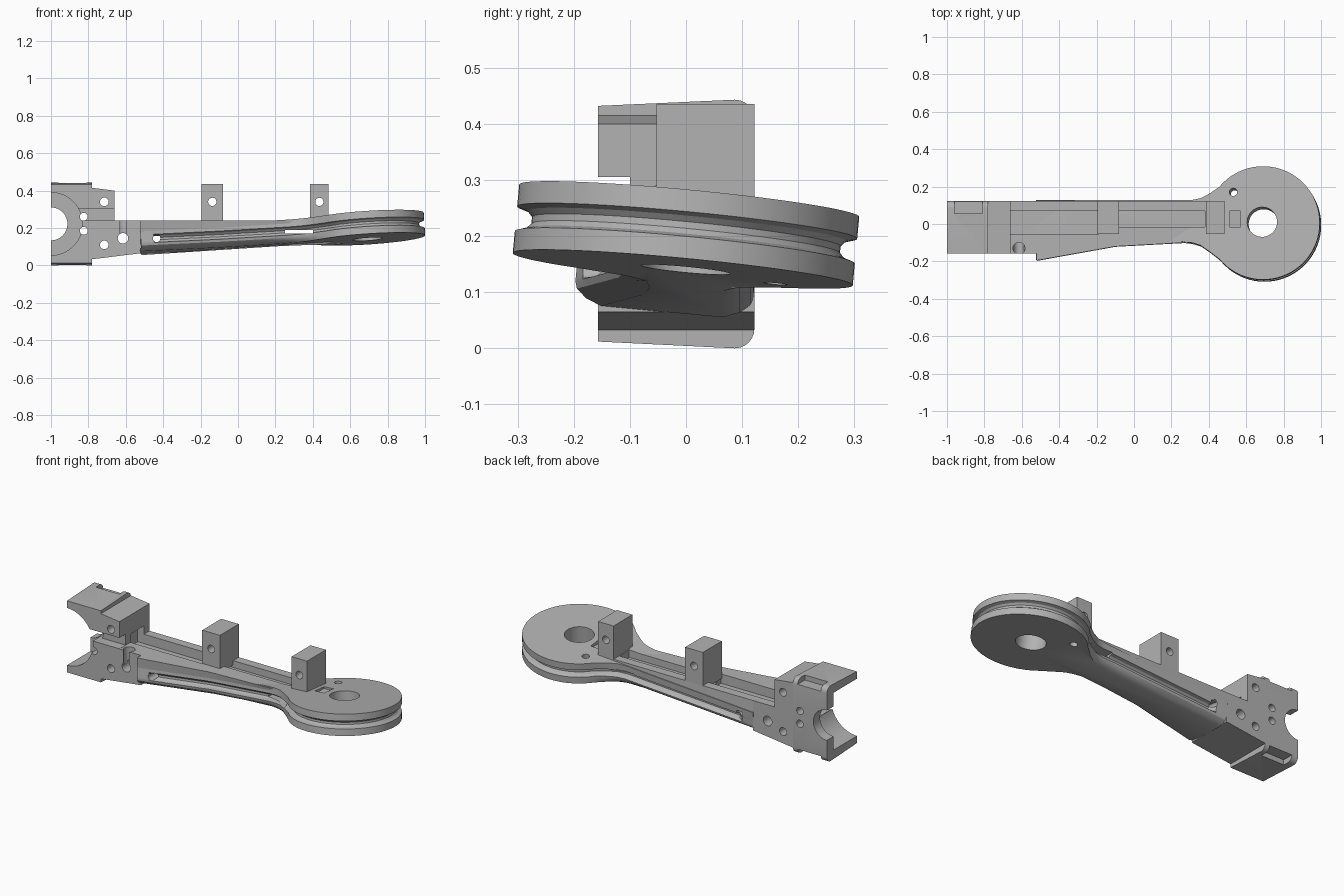
import bpy, bmesh, math
from mathutils import Vector

cube = bpy.data.objects.get("Cube")
if cube:
    bpy.data.objects.remove(cube, do_unlink=True)

grey = bpy.data.materials.new("plain_grey")
grey.use_nodes = True
GREY = (0.45, 0.45, 0.45, 1)
grey.diffuse_color = GREY
grey.node_tree.nodes["Principled BSDF"].inputs["Base Color"].default_value = GREY

# Tilted mid plane shared by the pulley and the arm
CX, R = 0.694, 0.303
NORMAL = Vector((-0.065, 0.095, 1))


def on_plane(x, y, h):
    return Vector((x, y, 0.202 + 0.065 * (x - CX) - 0.095 * y)) + NORMAL * h


def finish(name, bm):
    bmesh.ops.recalc_face_normals(bm, faces=bm.faces)
    me = bpy.data.meshes.new(name)
    bm.to_mesh(me)
    bm.free()
    me.materials.append(grey)
    ob = bpy.data.objects.new(name, me)
    bpy.context.scene.collection.objects.link(ob)
    return ob


def loft(name, rings):
    """Skin a stack of closed rings and cap both ends."""
    bm = bmesh.new()
    rows = [[bm.verts.new(p) for p in ring] for ring in rings]
    n = len(rows[0])
    for a, b in zip(rows, rows[1:]):
        for i in range(n):
            j = (i + 1) % n
            bm.faces.new((a[i], a[j], b[j], b[i]))
    bm.faces.new(rows[0][::-1])
    bm.faces.new(rows[-1])
    return finish(name, bm)


def box(name, x0, x1, y0, y1, z0, z1):
    return loft(name, [[(x0, y0, z), (x1, y0, z), (x1, y1, z), (x0, y1, z)] for z in (z0, z1)])


def rod(name, start, end, r, n=32):
    """Cylinder between two points."""
    start, end = Vector(start), Vector(end)
    q = (end - start).to_track_quat('Z', 'Y')
    ring = [q @ Vector((r * math.cos(2 * math.pi * i / n), r * math.sin(2 * math.pi * i / n), 0))
            for i in range(n)]
    return loft(name, [[c + v for v in ring] for c in (start, end)])


def hole(x, z, r, y0=-0.4, y1=0.4, n=32):
    return rod("cutter", (x, y0, z), (x, y1, z), r, n)


def cut(ob, cutters):
    bpy.context.view_layer.objects.active = ob
    for c in cutters:
        c.hide_render = True
        m = ob.modifiers.new("cut", 'BOOLEAN')
        m.operation, m.solver, m.object = 'DIFFERENCE', 'EXACT', c
        bpy.ops.object.modifier_apply(modifier=m.name)
        bpy.data.objects.remove(c, do_unlink=True)


# Outline of the arm and pulley, open at the bracket end
path = [(x, 0.122) for x in (-0.52, -0.45, -0.42, -0.1, 0.2, 0.31)]
path += [(0.36, 0.132), (0.41, 0.158)]
for i in range(57):
    a = math.radians(140 - 5 * i)
    path.append((CX + R * math.cos(a), R * math.sin(a)))
path += [(0.41, -0.155), (0.36, -0.12), (0.32, -0.107), (0.27, -0.1), (0.1, -0.109),
         (-0.1, -0.12), (-0.42, -0.177), (-0.45, -0.1825), (-0.52, -0.195)]


def ring(h, groove, rounding):
    out = []
    for i, (x, y) in enumerate(path):
        a, b = path[max(i - 1, 0)], path[min(i + 1, len(path) - 1)]
        t = Vector((b[0] - a[0], b[1] - a[1])).normalized()
        inset = groove * min(max((x + 0.45) / 0.03, 0), 1)
        inset += rounding * min(max((0.45 - x) / 0.25, 0), 1)
        out.append(on_plane(x + t.y * inset, y - t.x * inset, h))
    return out


# Pulley disc and arm in one piece, with the cable groove round its edge
sections = [(-0.061, 0, 0.05), (-0.05, 0, 0.022), (-0.035, 0, 0.004), (-0.022, 0, 0),
            (-0.016, 0.019, 0), (-0.006, 0.028, 0), (0.006, 0.028, 0), (0.016, 0.019, 0),
            (0.022, 0, 0), (0.061, 0, 0)]
arm = loft("arm_and_pulley", [ring(*s) for s in sections])

# Level top of the arm
rail = [(-0.52, 0.122), (0.4, 0.122), (0.4, -0.1), (0.27, -0.1), (-0.1, -0.12), (-0.52, -0.195)]
arm_top = loft("arm_top", [[on_plane(x, y, 0.04) for x, y in rail], [(x, y, 0.24) for x, y in rail]])


def channels():
    return [box("cutter", -0.7, -0.19, -0.055, 0.07, 0.185, 0.5),
            box("cutter", -0.25, 0.38, -0.016, 0.07, 0.2, 0.5)]


cut(arm, channels() + [
    rod("cutter", on_plane(CX - 0.005, 0.005, -0.3), on_plane(CX - 0.005, 0.005, 0.3), 0.08, 48),
    rod("cutter", on_plane(0.535, 0.165, -0.3), on_plane(0.535, 0.165, 0.3), 0.021),
    box("cutter", 0.51, 0.57, -0.016, 0.07, 0.235, 0.5),
    box("cutter", 0.25, 0.4, -0.3, 0.3, 0.172, 0.19),
    hole(-0.435, 0.145, 0.02)])
cut(arm_top, channels())

# Upright cable posts
for name, x0, x1 in (("middle_post", -0.195, -0.08), ("pulley_post", 0.385, 0.485)):
    post = box(name, x0, x1, -0.053, 0.122, 0.215, 0.435)
    cut(post, [hole((x0 + x1) / 2, 0.34, 0.022)])

# Bracket body between the arm and the clamp jaws
side = [(-0.78, 0.033), (-0.52, 0.065), (-0.52, 0.24), (-0.66, 0.24), (-0.66, 0.40), (-0.78, 0.415)]
bracket = loft("bracket_body", [[(x, y, z) for x, z in side] for y in (-0.157, 0.122)])
cut(bracket, [
    box("cutter", -0.85, -0.6, -0.3, -0.1, 0.241, 0.305),
    box("cutter", -0.7, -0.4, -0.055, 0.07, 0.185, 0.239 + 0.05),
    rod("cutter", (-0.615, -0.13, 0.145), (-0.615, -0.13, 0.3), 0.032),
    hole(-0.715, 0.34, 0.023), hole(-0.715, 0.11, 0.023), hole(-0.615, 0.145, 0.028)])

# Clamp jaws: rounded rear corners, stepped half bore open at the end
section = [(-0.157, 0.012), (-0.157, 0.432)]
corner = [(0.087 + 0.035 * math.sin(math.radians(a)), 0.408 + 0.035 * math.cos(math.radians(a)))
          for a in range(0, 91, 15)]
section += corner + [(y, 0.443 - z) for y, z in reversed(corner)]
jaws = loft("clamp_jaws", [[(x, y, z) for y, z in section] for x in (-1.0, -0.78)])
cut(jaws, [
    hole(-1.0, 0.222, 0.168, -0.4, 0.06, 64),
    hole(-1.0, 0.222, 0.088, -0.4, 0.4, 48),
    box("cutter", -1.1, -0.7, -0.3, -0.1, 0.241, 0.305),
    box("cutter", -0.96, -0.81, 0.055, 0.3, 0.412, 0.6),
    box("cutter", -0.96, -0.81, 0.055, 0.3, -0.2, 0.031),
    hole(-0.825, 0.26, 0.021), hole(-0.825, 0.185, 0.021)])

# Smooth the curved faces and keep the edges sharp
for ob in (arm, arm_top, bracket, jaws):
    bpy.ops.object.select_all(action='DESELECT')
    ob.select_set(True)
    bpy.context.view_layer.objects.active = ob
    bpy.ops.object.shade_smooth_by_angle(angle=math.radians(30))
